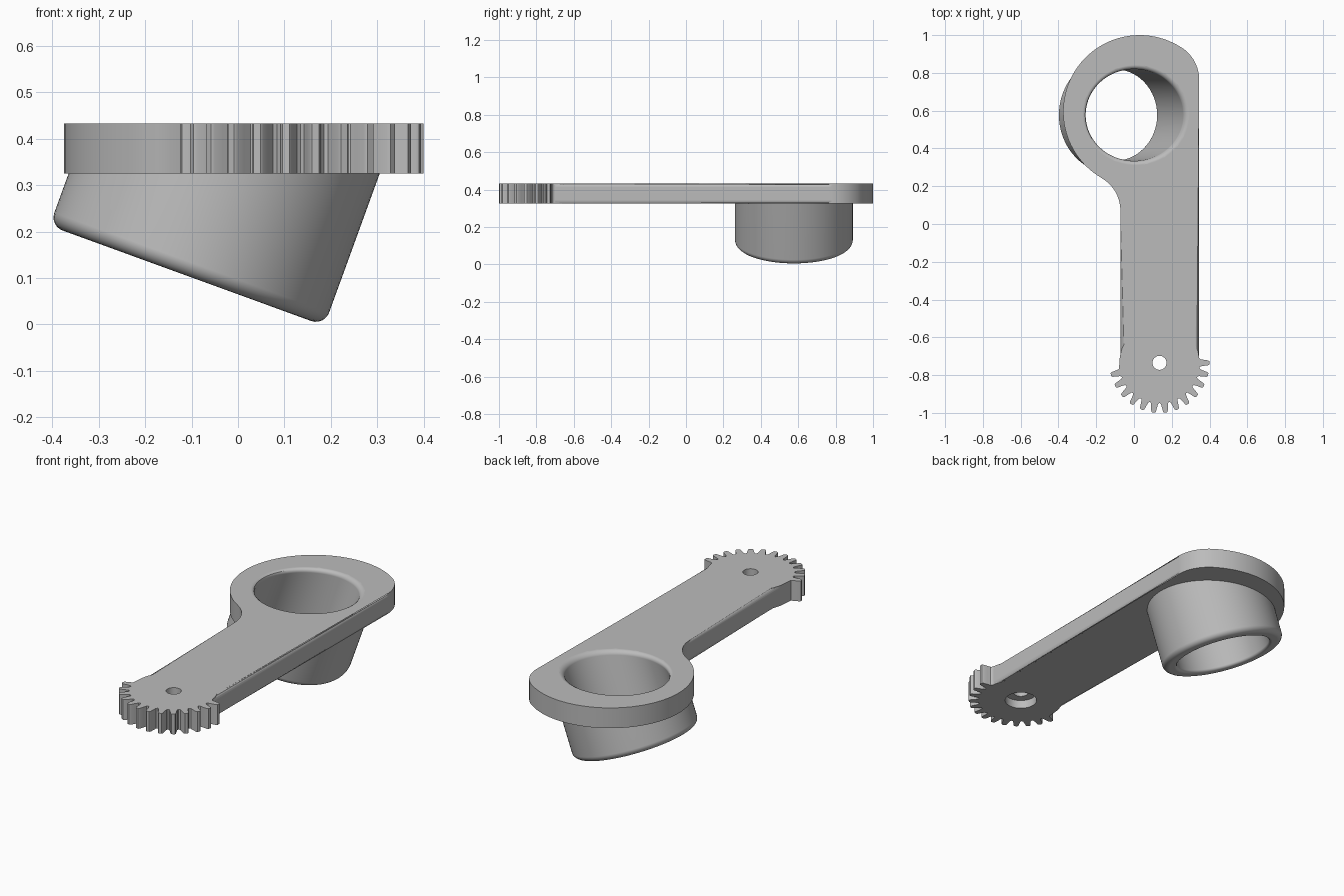
import bpy, bmesh
from math import sin, cos, pi, radians
from mathutils import Vector

cube = bpy.data.objects.get("Cube")
if cube:
    bpy.data.objects.remove(cube, do_unlink=True)

Z0, Z1 = 0.325, 0.433                 # plate underside and top
GX, GY = 0.135, -0.735                # gear centre
TILT = radians(20)
END = Vector((-0.11, 0.577, 0.105))   # centre of the tube's open lower end
SIDE = Vector((cos(TILT), 0, -sin(TILT)))
AXIS = Vector((sin(TILT), 0, cos(TILT)))

grey = bpy.data.materials.new("plain grey")
grey.use_nodes = True
grey.diffuse_color = (0.5, 0.5, 0.5, 1)
grey.node_tree.nodes["Principled BSDF"].inputs["Base Color"].default_value = (0.5, 0.5, 0.5, 1)


def arc(cx, cy, r, a0, a1, n):
    angles = [radians(a0 + (a1 - a0) * i / n) for i in range(n + 1)]
    return [(cx + r * cos(a), cy + r * sin(a)) for a in angles]


def flat(points, z):
    return [Vector((x, y, z)) for x, y in points]


def circle(r, z):
    return flat(arc(GX, GY, r, 0, 360, 48)[:-1], z)


def tilted(r, t=0, z=None, n=96):
    """Ring round the tilted axis, square to it at t or cut level at height z."""
    ring = []
    for i in range(n):
        a = 2 * pi * i / n
        p = END + SIDE * r * cos(a) + Vector((0, r * sin(a), 0))
        ring.append(p + AXIS * (t if z is None else (z - p.z) / AXIS.z))
    return ring


def loft(name, rings, round_edges=0):
    """Closed solid through a stack of rings, listed from the bottom up."""
    bm = bmesh.new()
    loops = [[bm.verts.new(p) for p in ring] for ring in rings]
    n = len(loops[0])
    for low, high in zip(loops, loops[1:]):
        for i in range(n):
            j = (i + 1) % n
            bm.faces.new((low[i], low[j], high[j], high[i]))
    caps = [bm.faces.new(loops[0][::-1]), bm.faces.new(loops[-1])]
    if round_edges:
        edges = list({e for f in caps for e in f.edges})
        bmesh.ops.bevel(bm, geom=edges, offset=round_edges, segments=4,
                        profile=0.5, affect='EDGES')
    bmesh.ops.recalc_face_normals(bm, faces=bm.faces[:])
    mesh = bpy.data.meshes.new(name)
    bm.to_mesh(mesh)
    bm.free()
    mesh.materials.append(grey)
    ob = bpy.data.objects.new(name, mesh)
    bpy.context.collection.objects.link(ob)
    return ob


def combine(base, other, operation):
    mod = base.modifiers.new(operation.lower(), 'BOOLEAN')
    mod.operation, mod.object, mod.solver = operation, other, 'EXACT'
    bpy.context.view_layer.objects.active = base
    bpy.ops.object.modifier_apply(modifier=mod.name)
    bpy.data.objects.remove(other, do_unlink=True)


# Arm plate: straight bar flowing into a round head
outline = [(0.345, -0.70)]
outline += arc(0.145, 0.765, 0.2, 0, 56, 12)
outline += arc(0.03, 0.595, 0.405, 56, 240, 48)[1:]
outline += arc(-0.272, 0.07, 0.2, 60, 0, 14)[1:]
outline += [(-0.072, -0.70)]
arm = loft("geared_arm", [flat(outline, Z0), flat(outline, Z1)], 0.02)

# Gear sector: thirteen teeth round the front end
TEETH, PITCH, ROOT, TIP = 13, 360 / 26, 0.212, 0.265
tooth = [(-0.36, ROOT + 0.006), (-0.27, 0.238), (-0.2, TIP - 0.006), (-0.12, TIP),
         (0.12, TIP), (0.2, TIP - 0.006), (0.27, 0.238), (0.36, ROOT + 0.006), (0.5, ROOT)]
gear_points = []
for k in range(TEETH):
    for step, r in tooth:
        a = radians((k - TEETH + 1 + step) * PITCH)
        gear_points.append((GX + r * cos(a), GY + r * sin(a)))
gear_points += arc(GX, GY, ROOT, 15, 180, 30)
# Shift the teeth so that the last one points straight to the left side
gear = loft("gear", [flat(gear_points, Z0), flat(gear_points, Z1)])
combine(arm, gear, 'UNION')

# Tilted tube with a rounded lower rim
R, F = 0.315, 0.03
rim = [tilted(R - F + F * sin(a), F - F * cos(a)) for a in (pi / 12 * i for i in range(7))]
tube = loft("tube", rim + [tilted(R, z=0.375)])
combine(arm, tube, 'UNION')

# Tilted bore, eased at both ends
r, e, f = 0.243, 0.015, 0.022
quarter = [pi / 8 * i for i in range(5)]
low = [tilted(r + e - e * sin(a), e - e * cos(a)) for a in quarter]
high = [tilted(r + f - f * cos(a), z=Z1 - f + f * sin(a)) for a in quarter]
bore = loft("bore", [tilted(r + e, -0.05)] + low + high + [tilted(r + f, z=Z1 + 0.05)])
combine(arm, bore, 'DIFFERENCE')

# Pivot hole with a counterbore underneath
pivot = loft("pivot", [circle(0.08, Z0 - 0.05), circle(0.08, Z0 + 0.045),
                       circle(0.037, Z0 + 0.045), circle(0.037, Z1 + 0.05)])
combine(arm, pivot, 'DIFFERENCE')

# Smooth shading with crisp edges
bpy.ops.object.select_all(action='DESELECT')
arm.select_set(True)
bpy.context.view_layer.objects.active = arm
bpy.ops.object.shade_smooth_by_angle(angle=radians(30))
weighted = arm.modifiers.new("weighted_normals", 'WEIGHTED_NORMAL')
weighted.keep_sharp = True
